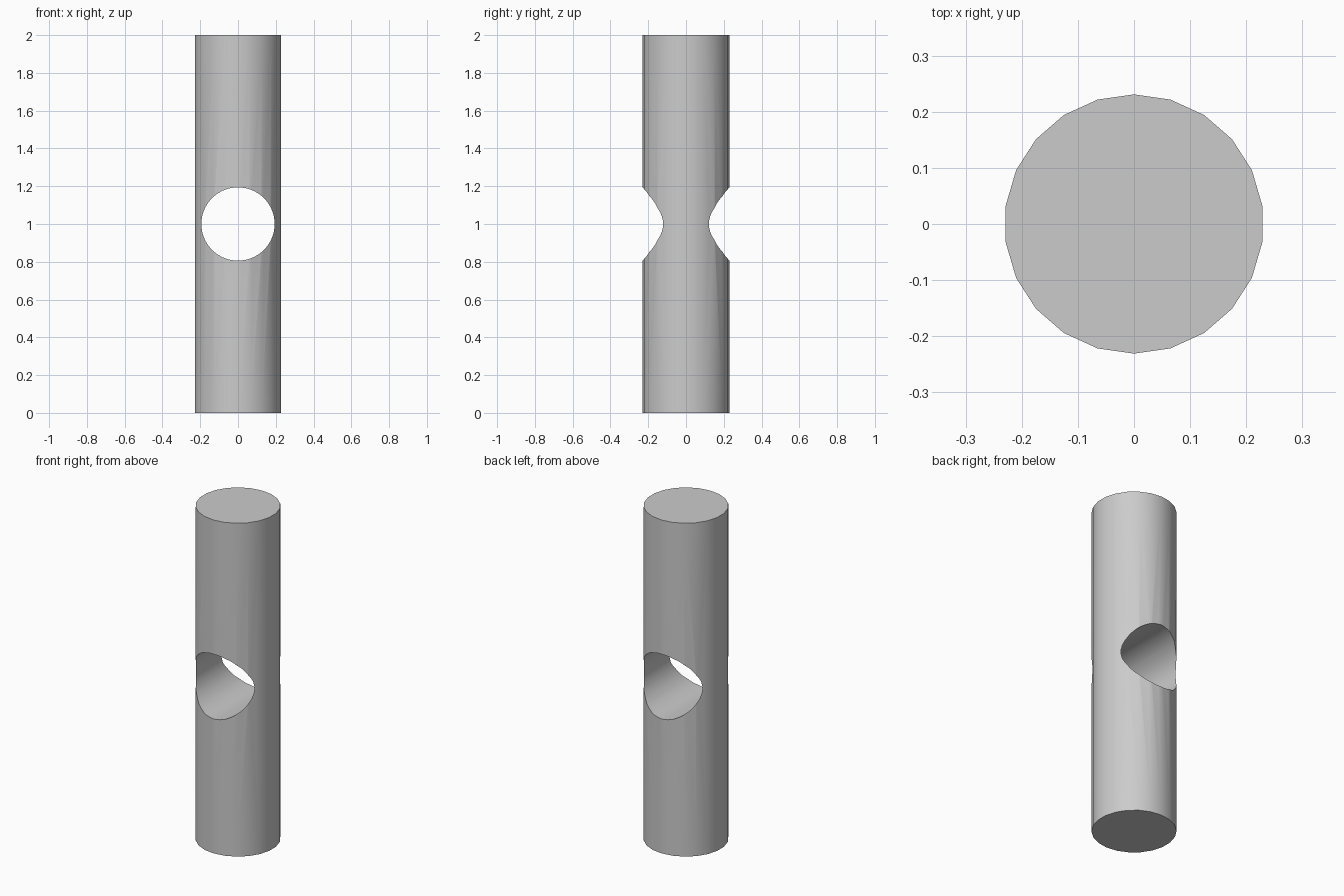
import bpy
import math

cube = bpy.data.objects.get("Cube")
if cube:
    bpy.data.objects.remove(cube, do_unlink=True)

RADIUS = 0.231
HOLE_RADIUS = 0.194
HEIGHT = 2.0

grey = bpy.data.materials.new("light grey")
grey.use_nodes = True
colour = (0.6, 0.6, 0.6, 1.0)
grey.diffuse_color = colour
grey.node_tree.nodes["Principled BSDF"].inputs["Base Color"].default_value = colour


def cylinder(name, sides, radius, depth, rotation=(0, 0, 0)):
    bpy.ops.mesh.primitive_cylinder_add(
        vertices=sides, radius=radius, depth=depth,
        location=(0, 0, HEIGHT / 2), rotation=rotation)
    obj = bpy.context.object
    obj.name = name
    obj.data.materials.append(grey)
    return obj


# Upright post, with a corner towards the front and back
post = cylinder("post", 22, RADIUS, HEIGHT)

# Round cutter running front to back
cutter = cylinder("hole_cutter", 64, HOLE_RADIUS, 1.0, (math.pi / 2, 0, 0))
cutter.hide_render = True

# Cut the through hole
hole = post.modifiers.new("through_hole", "BOOLEAN")
hole.operation = "DIFFERENCE"
hole.solver = "EXACT"
hole.object = cutter
bpy.context.view_layer.objects.active = post
bpy.ops.object.modifier_apply(modifier=hole.name)
bpy.data.objects.remove(cutter, do_unlink=True)

# Smooth sides with sharp rims
bpy.ops.object.select_all(action="DESELECT")
post.select_set(True)
bpy.ops.object.shade_smooth_by_angle(angle=math.radians(30))
